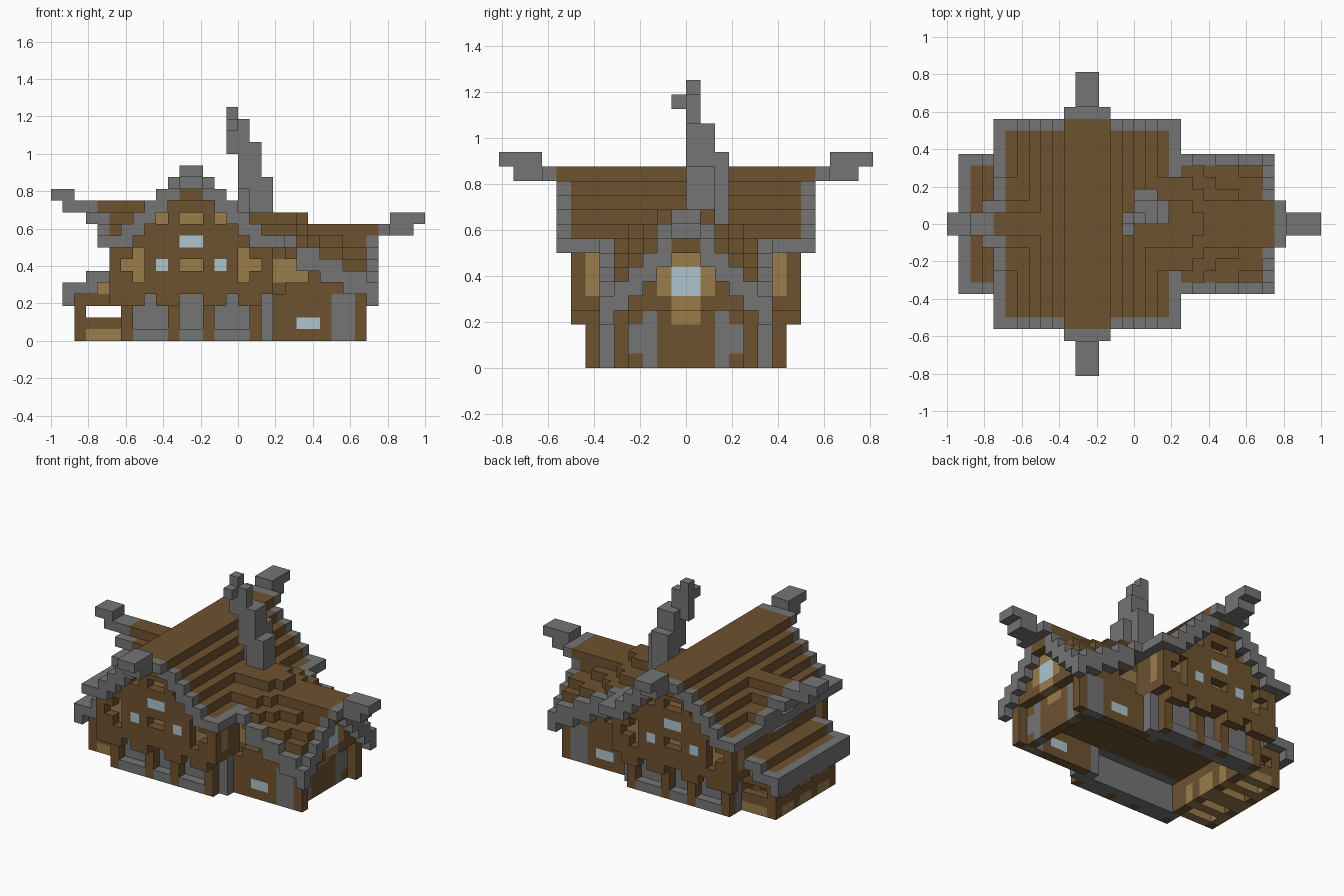
import bpy, bmesh
from mathutils import Vector

if "Cube" in bpy.data.objects:
    bpy.data.objects.remove(bpy.data.objects["Cube"], do_unlink=True)

U = 1 / 16          # block size
cells = {}          # block position -> (part, colour)


def material(name, rgb):
    m = bpy.data.materials.new(name)
    m.use_nodes = True
    m.diffuse_color = (*rgb, 1)
    bsdf = m.node_tree.nodes["Principled BSDF"]
    bsdf.inputs["Base Color"].default_value = (*rgb, 1)
    bsdf.inputs["Roughness"].default_value = 0.9
    return m


MATS = {
    "wood": material("brown wood", (0.155, 0.084, 0.03)),
    "stone": material("grey stone", (0.176, 0.176, 0.176)),
    "tan": material("tan timber", (0.32, 0.2, 0.07)),
    "glass": material("pale blue glass", (0.42, 0.56, 0.62)),
}


def fill(part, colour, xs, ys, zs, mirror=True):
    """Fill a block range, mirrored from front to back."""
    for x in range(*xs):
        for y in range(*ys):
            for z in range(*zs):
                for yy in ((y, -1 - y) if mirror else (y,)):
                    if colour:
                        cells[x, yy, z] = (part, colour)
                    else:
                        cells.pop((x, yy, z), None)


def column(x, y, top, trim, floor=None):
    """One roof column, with the wall filled below it where floor is given."""
    bottom = top - 1 if top == 9 and x < 11 else top - 2
    fill("roof_trim" if trim else "roof", "stone" if trim else "wood",
         (x, x + 1), (y, y + 1), (bottom, top))
    if floor is not None:
        fill("walls", "wood", (x, x + 1), (y, y + 1), (floor, bottom))


def main_top(x):
    d = x + 4 if x >= -4 else -5 - x
    return max(9, min(14, 15 - d))


def wing_top(x, y):
    ridge = 11 if x < 6 else 10
    eave = 9 - max(0, x - 3) // 2
    return round(ridge + (eave - ridge) * y / 5)


# Lower storey: hollow stone walls, timber posts and a stone sill
fill("lower_walls", "stone", (-10, 2), (0, 6), (0, 4))
fill("lower_walls", "wood", (2, 11), (0, 5), (0, 4))
fill("lower_walls", "stone", (8, 10), (4, 5), (0, 4))
fill("lower_walls", None, (-9, 9), (0, 4), (0, 3))
fill("lower_walls", None, (-9, 1), (4, 5), (0, 3))
fill("lower_walls", "wood", (-9, 9), (0, 4), (3, 4))
fill("lower_walls", "wood", (-10, -9), (0, 5), (0, 4))
for y in (0, 2):
    fill("lower_walls", "tan", (-10, -9), (y, y + 1), (0, 2))
fill("corner_pillars", "stone", (2, 3), (5, 6), (0, 4))
fill("sill", "stone", (-10, 2), (6, 7), (0, 1))
for x in (-10, -6, -3, 1):
    fill("posts", "wood", (x, x + 1), (6, 7), (0, 4))
    fill("jetty_beams", "wood", (x, x + 1), (7, 8), (3, 4))
for x in (-11, -9, -7, -2, 0):
    fill("jetty_beams", "wood", (x, x + 1), (7, 8), (3, 4))

# Main storey and roof, with the ridge running front to back
for x in range(-12, 4):
    top = main_top(x)
    for y in range(9):
        inside = -11 <= x < 3 and y < 8
        column(x, y, top, x in (-12, 3) or y == 8, 4 if inside else None)
fill("roof", "wood", (-6, -2), (8, 9), (13, 14))
fill("roof", "wood", (-5, -3), (8, 9), (12, 13))

# Right wing with a sagging roof and a flat ridge strip
for x in range(0, 12):
    for y in range(6):
        top = wing_top(x, y)
        if x < 4 and top <= main_top(x):
            continue
        inside = 3 <= x < 11 and y < 5
        column(x, y, top, x == 11 or (y == 5 and x > 3), 4 if inside else None)
fill("roof", "wood", (6, 12), (0, 2), (9, 10))
fill("roof", "wood", (11, 12), (0, 1), (8, 9))

# Left cross gable
for x in range(-12, -6):
    for y, top in enumerate((12, 11, 10, 10, 9, 9)):
        if top > main_top(x):
            column(x, y, top, x == -12, 4 if x > -12 else None)
fill("roof", "wood", (-12, -11), (0, 1), (11, 12))

# Ridge horns
fill("front_and_back_horns", "stone", (-6, -2), (9, 10), (13, 14))
fill("front_and_back_horns", "stone", (-5, -3), (9, 12), (13, 14))
fill("front_and_back_horns", "stone", (-5, -3), (10, 13), (14, 15))
fill("wing_horn", "stone", (12, 13), (0, 2), (9, 10))
fill("wing_horn", "stone", (12, 15), (0, 1), (9, 10))
fill("wing_horn", "stone", (13, 16), (0, 1), (10, 11))
fill("gable_horn", "stone", (-13, -12), (0, 2), (10, 11))
fill("gable_horn", "stone", (-15, -12), (0, 1), (11, 12))
fill("gable_horn", "stone", (-16, -14), (0, 1), (12, 13))

# Crooked chimney
for xs, ys, zs in (((1, 3), (0, 2), (9, 14)), ((1, 2), (2, 3), (9, 15)),
                   ((0, 1), (1, 3), (9, 15)), ((0, 2), (0, 2), (13, 17)),
                   ((0, 1), (0, 1), (17, 19)),
                   ((-1, 0), (0, 1), (16, 20)), ((-1, 0), (-1, 0), (18, 19))):
    fill("chimney", "stone", xs, ys, zs, mirror=False)

# Porch: roof, beams, rails, posts and floor joists
for x in range(-15, -11):
    for y in range(6):
        top = 5 if x < -13 else 6
        edge = x == -15 or y == 5
        fill("porch_trim" if edge else "porch_roof", "stone" if edge else "wood",
             (x, x + 1), (y, y + 1), (3 if x == -15 else top - 1, top))
fill("porch_trim", "stone", (-13, -12), (5, 6), (4, 5))
fill("porch_beams", "wood", (-14, -10), (4, 5), (3, 4))
fill("porch_beams", "wood", (-14, -13), (0, 5), (3, 4))
fill("porch_beams", "wood", (-14, -11), (0, 5), (4, 5))
fill("porch_beams", "tan", (-12, -11), (4, 5), (4, 5))
fill("porch_rail", "wood", (-14, -10), (4, 5), (1, 2))
fill("porch_rail", "wood", (-14, -13), (0, 5), (1, 2))
for y in (0, 2, 4):
    fill("porch_joists", "tan", (-13, -10), (y, y + 1), (0, 1))
fill("porch_joists", "tan", (-14, -13), (0, 5), (0, 1))
for y in (1, 4):
    fill("porch_posts", "wood", (-14, -13), (y, y + 1), (0, 4))


# Windows on the long walls: recessed tan openings or flush glass
def side_opening(xs, zs, wall, colour="tan"):
    if colour == "tan":
        fill("walls", None, xs, (wall, wall + 1), zs)
        wall -= 1
    fill("windows", colour, xs, (wall, wall + 1), zs)


for x0, x1, z in ((-5, -3, 6), (-5, -3, 10), (-7, -6, 10), (-2, -1, 10)):
    side_opening((x0, x1), (z, z + 1), 7)
for post, arm in ((-9, -10), (0, 1)):
    side_opening((post, post + 1), (5, 8), 7)
    side_opening((arm, arm + 1), (6, 7), 7)
for x0, x1, z in ((-7, -6, 6), (-2, -1, 6), (-5, -3, 8)):
    side_opening((x0, x1), (z, z + 1), 7, "glass")
side_opening((3, 6), (5, 6), 4)
side_opening((3, 5), (6, 7), 4)
side_opening((5, 7), (1, 2), 4, "glass")

# Windows on the end walls, and a recessed entrance with a stone frame
fill("windows", "tan", (10, 11), (0, 2), (5, 7))
fill("windows", "tan", (10, 11), (0, 1), (4, 8))
fill("windows", "glass", (10, 11), (0, 1), (5, 7))
fill("lower_walls", None, (10, 11), (0, 4), (0, 4))
fill("windows", "tan", (9, 10), (0, 1), (3, 4))
fill("door_frame", "stone", (9, 10), (2, 3), (0, 4))
fill("door_frame", "stone", (9, 10), (3, 4), (1, 3))
for x in (-11, 2):
    fill("windows", "tan", (x, x + 1), (6, 7), (5, 8))
fill("windows", "tan", (-11, -10), (0, 2), (7, 9))
fill("windows", "glass", (-11, -10), (0, 1), (7, 8))


# Turn every part into a mesh of its exposed block faces
def build(part):
    bm = bmesh.new()
    names = list(MATS)
    for pos, (owner, colour) in cells.items():
        if owner != part:
            continue
        centre = Vector(pos) + Vector((0.5, 0.5, 0.5))
        for axis in range(3):
            for sign in (-1, 1):
                n = Vector((0, 0, 0))
                n[axis] = sign
                if tuple(int(a + b) for a, b in zip(pos, n)) in cells:
                    continue
                a = Vector((0, 0, 0))
                a[(axis + 1) % 3] = 0.5
                b = n.cross(a)
                m = centre + n / 2
                corners = (m - a - b, m + a - b, m + a + b, m - a + b)
                face = bm.faces.new([bm.verts.new(c * U) for c in corners])
                face.material_index = names.index(colour)
    bmesh.ops.remove_doubles(bm, verts=bm.verts, dist=U / 100)
    mesh = bpy.data.meshes.new(part)
    for m in MATS.values():
        mesh.materials.append(m)
    bm.to_mesh(mesh)
    bm.free()
    bpy.context.collection.objects.link(bpy.data.objects.new(part, mesh))


for part in sorted({owner for owner, _ in cells.values()}):
    build(part)
